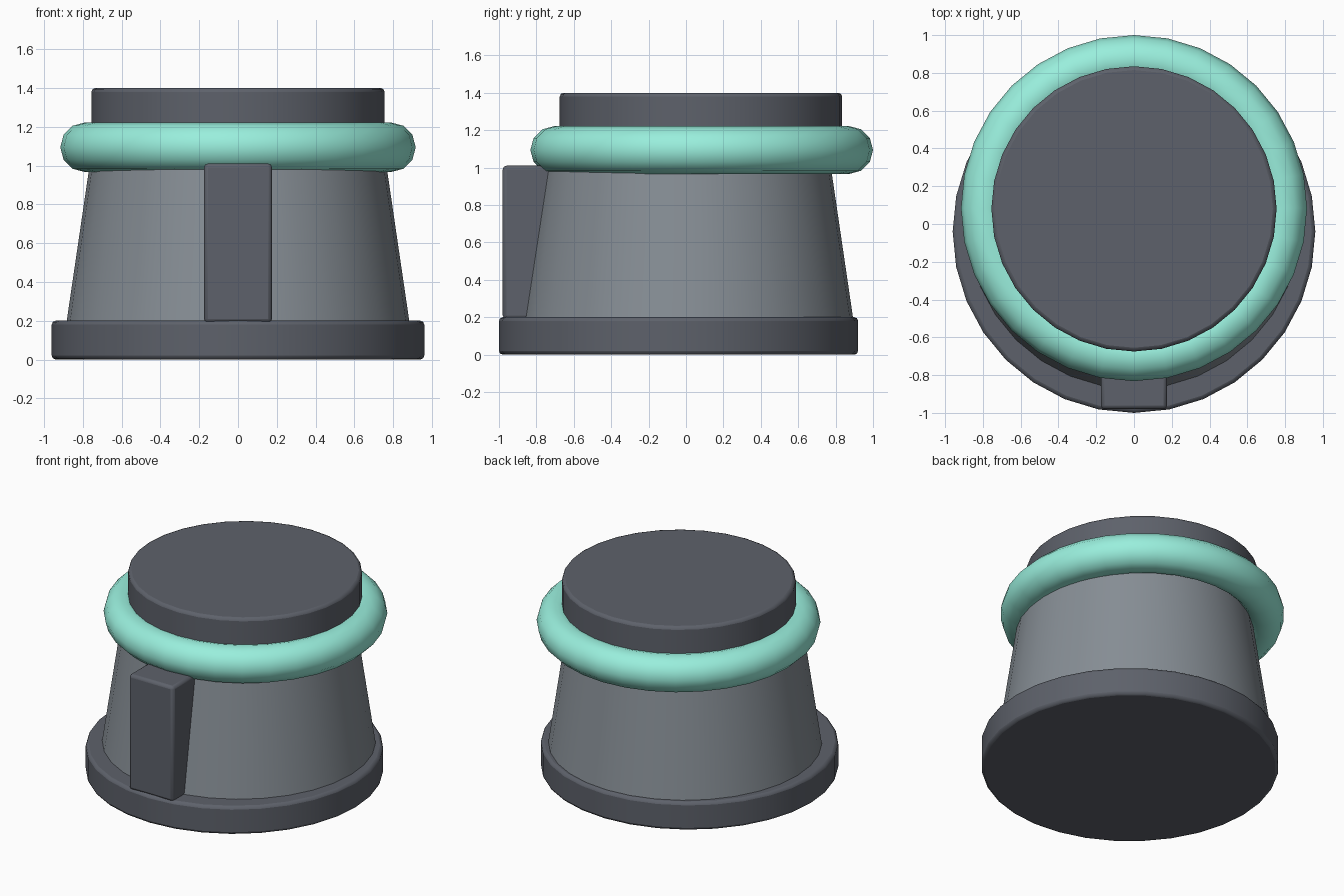
import bpy
from math import radians

if "Cube" in bpy.data.objects:
    bpy.data.objects.remove(bpy.data.objects["Cube"])


def material(name, rgb):
    m = bpy.data.materials.new(name)
    m.diffuse_color = (*rgb, 1)
    m.use_nodes = True
    m.node_tree.nodes["Principled BSDF"].inputs["Base Color"].default_value = m.diffuse_color
    return m


DARK = material("dark_grey", (0.11, 0.12, 0.145))
MID = material("mid_grey", (0.24, 0.27, 0.30))
MINT = material("mint", (0.32, 0.86, 0.72))


def finish(name, mat, bevel=0):
    ob = bpy.context.object
    ob.name = name
    ob.data.materials.append(mat)
    if bevel:
        b = ob.modifiers.new("bevel", 'BEVEL')
        b.width, b.segments = bevel, 2
        b.limit_method, b.angle_limit = 'ANGLE', radians(40)
    bpy.ops.object.shade_smooth_by_angle(angle=radians(35))
    return ob


def frustum(name, y, z0, z1, r0, r1, mat, bevel=0):
    bpy.ops.mesh.primitive_cone_add(vertices=32, radius1=r0, radius2=r1,
                                    depth=z1 - z0, location=(0, y, (z0 + z1) / 2))
    return finish(name, mat, bevel)


# Round foot, tapered body and offset top cap
frustum("base", -0.04, 0, 0.2, 0.96, 0.96, DARK, 0.02)
frustum("body", 0.01, 0.15, 1.15, 0.89, 0.743, MID)
frustum("cap", 0.08, 1.08, 1.4, 0.755, 0.755, DARK, 0.02)

# Glowing ring under the cap
bpy.ops.mesh.primitive_torus_add(major_segments=32, minor_segments=12,
                                 major_radius=0.788, minor_radius=0.128,
                                 location=(0, 0.084, 1.094))
finish("ring", MINT)

# Upright block on the front
bpy.ops.mesh.primitive_cube_add(size=1, location=(0, -0.835, 0.6))
block = bpy.context.object
block.scale = (0.35, 0.29, 0.82)
bpy.ops.object.transform_apply(location=False, rotation=False, scale=True)
finish("front_block", DARK, 0.02)
